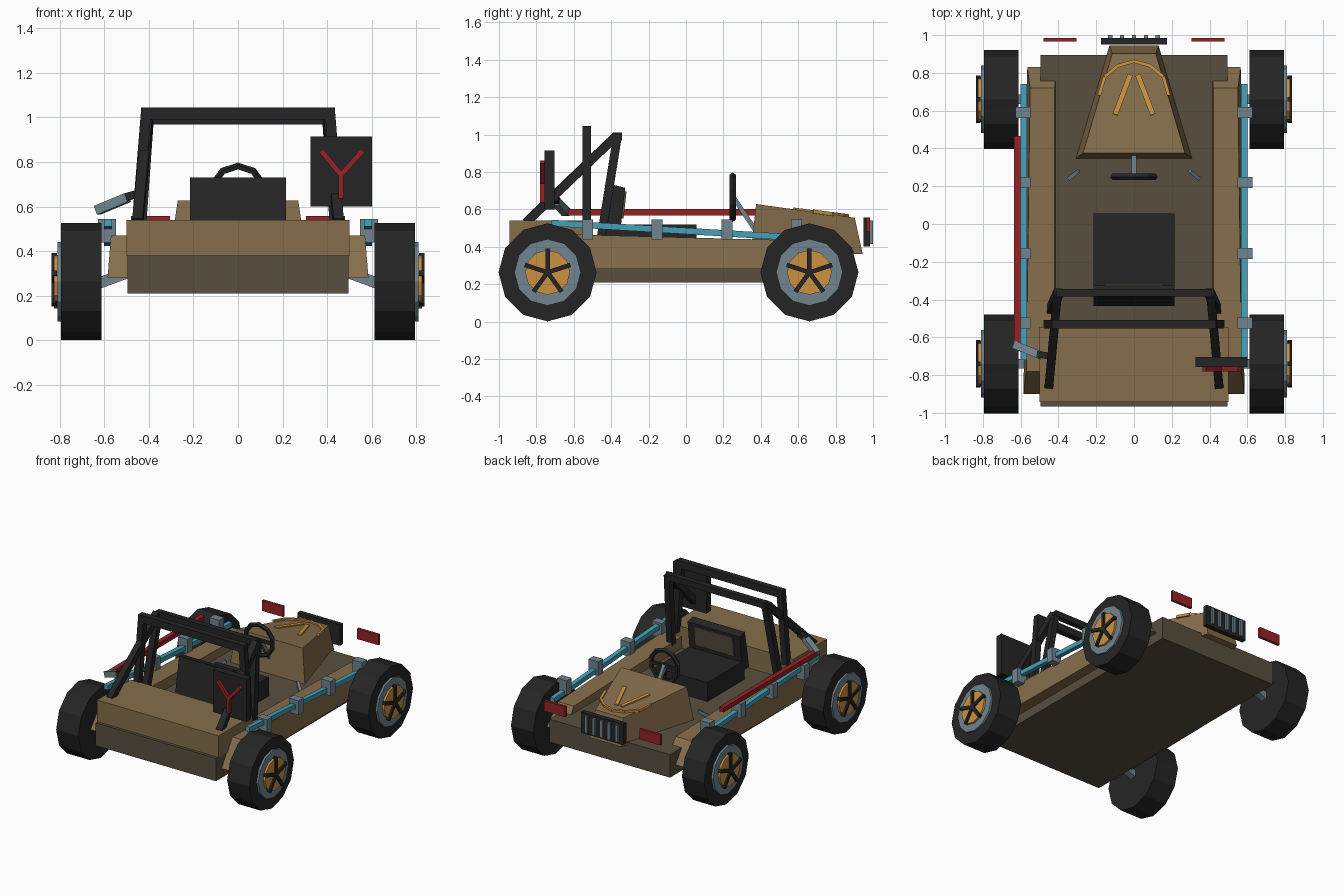
import bpy, bmesh, math
from mathutils import Vector

if "Cube" in bpy.data.objects:
    bpy.data.objects.remove(bpy.data.objects["Cube"])


def material(name, r, g, b):
    lin = lambda c: (c / 255 / 12.92) if c < 11 else ((c / 255 + 0.055) / 1.055) ** 2.4
    m = bpy.data.materials.new(name)
    m.diffuse_color = (lin(r), lin(g), lin(b), 1)
    m.use_nodes = True
    m.node_tree.nodes["Principled BSDF"].inputs["Base Color"].default_value = m.diffuse_color
    return m


TAN = material("tan_paint", 134, 110, 76)
BROWN = material("dark_brown", 88, 79, 62)
BLACK = material("black_rubber", 37, 37, 38)
STEEL = material("blue_grey_steel", 113, 133, 143)
GOLD = material("gold", 204, 146, 64)
CYAN = material("cyan_pipe", 70, 160, 184)
RED = material("red", 150, 34, 37)

QUADS = [(3, 2, 1, 0), (4, 5, 6, 7), (0, 1, 5, 4), (1, 2, 6, 5), (2, 3, 7, 6), (3, 0, 4, 7)]


def make(name, bm, mat):
    bmesh.ops.recalc_face_normals(bm, faces=bm.faces)
    me = bpy.data.meshes.new(name)
    bm.to_mesh(me)
    bm.free()
    me.materials.append(mat)
    ob = bpy.data.objects.new(name, me)
    bpy.context.collection.objects.link(ob)
    return ob


def block(name, bottom, top, mat):
    """Six-sided solid from four bottom and four top corners."""
    bm = bmesh.new()
    vs = [bm.verts.new(p) for p in bottom + top]
    for q in QUADS:
        bm.faces.new([vs[i] for i in q])
    return make(name, bm, mat)


def box(name, x, y, z, mat):
    ring = lambda h: [(x[0], y[0], h), (x[1], y[0], h), (x[1], y[1], h), (x[0], y[1], h)]
    return block(name, ring(z[0]), ring(z[1]), mat)


def bar(name, a, b, w, mat, d=None):
    """Rectangular bar from a to b, w across and d deep."""
    a, b, d = Vector(a), Vector(b), d or w
    run = (b - a).normalized()
    ref = Vector((0, 0, 1)) if abs(run.z) < 0.8 else Vector((0, 1, 0))
    s = run.cross(ref).normalized()
    u = s.cross(run)
    ring = lambda p: [p + s * w / 2 * i + u * d / 2 * j for i, j in ((-1, -1), (1, -1), (1, 1), (-1, 1))]
    return block(name, ring(a), ring(b), mat)


def disc(name, x0, x1, y, z, r, mat, n=12):
    """Flat-sided cylinder lying along x."""
    bm = bmesh.new()
    rings = [[bm.verts.new((x, y + r * math.sin(2 * math.pi * i / n), z + r * math.cos(2 * math.pi * i / n)))
              for i in range(n)] for x in (x0, x1)]
    for r_ in rings:
        bm.faces.new(r_)
    for i in range(n):
        j = (i + 1) % n
        bm.faces.new((rings[0][i], rings[0][j], rings[1][j], rings[1][i]))
    return make(name, bm, mat)


# Chassis tray and rear deck
box("chassis_tray", (-0.495, 0.495), (-0.965, 0.895), (0.21, 0.38), BROWN)
box("rear_deck", (-0.5, 0.5), (-0.943, -0.545), (0.379, 0.54), TAN)

# Tapered bonnet
block("bonnet",
      [(-0.31, 0.345, 0.36), (0.31, 0.345, 0.36), (0.13, 0.945, 0.36), (-0.13, 0.945, 0.36)],
      [(-0.27, 0.375, 0.628), (0.27, 0.375, 0.628), (0.115, 0.902, 0.555), (-0.115, 0.902, 0.555)], TAN)


def on_bonnet(x, y):
    return (x, y, 0.628 - 0.139 * (y - 0.375) + 0.003)


# Gold trim on the bonnet
for s in (-1, 1):
    bar("bonnet_stripe", on_bonnet(0.1 * s, 0.58), on_bonnet(0.02 * s, 0.79), 0.028, GOLD, 0.012)
    arc = [(0.185, 0.68), (0.155, 0.78), (0.085, 0.838), (0, 0.862)]
    for p, q in zip(arc, arc[1:]):
        bar("bonnet_arc", on_bonnet(p[0] * s, p[1]), on_bonnet(q[0] * s, q[1]), 0.018, GOLD, 0.02)

# Grille with slats
box("grille", (-0.175, 0.175), (0.95, 0.985), (0.40, 0.555), BLACK)
for i in range(-2, 3):
    box("grille_slat", (i * 0.063 - 0.011, i * 0.063 + 0.011), (0.98, 1.0), (0.415, 0.54), STEEL)

for s in (-1, 1):
    # Side pods: sloped ends, wider at the back
    block("side_pod",
          [(0.41 * s, -0.9, 0.28), (0.585 * s, -0.9, 0.28), (0.565 * s, 0.83, 0.28), (0.41 * s, 0.83, 0.28)],
          [(0.42 * s, -0.78, 0.47), (0.57 * s, -0.78, 0.47), (0.55 * s, 0.72, 0.43), (0.42 * s, 0.72, 0.43)], TAN)
    # Front lamps
    x = sorted((0.305 * s, 0.48 * s))
    box("front_lamp", x, (0.965, 0.985), (0.48, 0.557), RED)
    # Side pipes and their clamps
    bar("side_pipe", (0.583 * s, -0.72, 0.527), (0.583 * s, 0.74, 0.44), 0.034, CYAN)
    for y in (-0.525, -0.155, 0.22, 0.59):
        x = sorted((0.548 * s, 0.628 * s))
        box("pipe_clamp", x, (y - 0.029, y + 0.029), (0.438, 0.545), STEEL)
    # Foot levers
    bar("foot_lever", (0.295 * s, 0.28, 0.42), (0.345 * s, 0.24, 0.38), 0.02, STEEL)
    # Wheels and suspension arms
    for y in (-0.74, 0.66):
        z = 0.263
        bar("suspension_arm", (0.45 * s, y, 0.32), (0.64 * s, y, 0.25), 0.05, STEEL)
        disc("tyre", 0.612 * s, 0.795 * s, y, z, 0.262, BLACK)
        disc("rim", 0.78 * s, 0.81 * s, y, z, 0.178, STEEL)
        disc("hub", 0.80 * s, 0.825 * s, y, z, 0.12, GOLD)
        for k in range(5):
            t = math.radians(90 + 72 * k)
            bar("wheel_spoke", (0.825 * s, y, z),
                (0.825 * s, y + 0.128 * math.cos(t), z + 0.128 * math.sin(t)), 0.024, BLACK, 0.024)
    # Roll cage posts and braces
    bar("rear_hoop_post", (0.455 * s, -0.53, 0.50), (0.412 * s, -0.53, 1.03), 0.046, BLACK)
    bar("front_hoop_post", (0.44 * s, -0.455, 0.44), (0.40 * s, -0.365, 1.0), 0.046, BLACK)
    bar("cage_brace", (0.45 * s, -0.855, 0.53), (0.405 * s, -0.37, 0.995), 0.046, BLACK)

# Roll cage crossbars
box("rear_hoop_bar", (-0.435, 0.435), (-0.553, -0.507), (0.99, 1.045), BLACK)
box("front_hoop_bar", (-0.41, 0.41), (-0.385, -0.343), (0.968, 1.012), BLACK)

# Seat
box("seat_cushion", (-0.215, 0.215), (-0.38, 0.055), (0.38, 0.52), BLACK)
block("seat_back",
      [(-0.215, -0.435, 0.45), (0.215, -0.435, 0.45), (0.215, -0.355, 0.45), (-0.215, -0.355, 0.45)],
      [(-0.215, -0.385, 0.73), (0.215, -0.385, 0.73), (0.215, -0.325, 0.715), (-0.215, -0.325, 0.715)], BLACK)
block("seat_back_panel",
      [(-0.16, -0.345, 0.55), (0.16, -0.345, 0.55), (0.16, -0.334, 0.55), (-0.16, -0.334, 0.55)],
      [(-0.16, -0.33, 0.695), (0.16, -0.33, 0.695), (0.16, -0.318, 0.695), (-0.16, -0.318, 0.695)], BROWN)

# Steering wheel and column
bpy.ops.mesh.primitive_torus_add(major_segments=10, minor_segments=5, major_radius=0.115, minor_radius=0.017,
                                 location=(0, 0.25, 0.665), rotation=(math.pi / 2, math.radians(18), 0))
wheel = bpy.context.object
wheel.name = "steering_wheel"
wheel.data.materials.append(BLACK)
bar("steering_spoke", (-0.11, 0.25, 0.665), (0.11, 0.25, 0.665), 0.02, BLACK)
bar("steering_spoke", (0, 0.25, 0.665), (0, 0.25, 0.56), 0.02, BLACK)
bar("steering_column", (0, 0.25, 0.67), (0, 0.37, 0.49), 0.024, STEEL)

# Red side tube with steel elbow
box("side_tube", (-0.635, -0.6), (-0.645, 0.465), (0.568, 0.602), RED)
bar("tube_elbow", (-0.632, -0.64, 0.583), (-0.495, -0.695, 0.64), 0.042, STEEL)
bar("elbow_mount", (-0.51, -0.69, 0.64), (-0.44, -0.70, 0.66), 0.035, BLACK)

# Rear panel with forked trim
box("rear_panel", (0.325, 0.6), (-0.757, -0.703), (0.6, 0.915), BLACK)
for tip in ((0.372, 0.852), (0.56, 0.852), (0.462, 0.637)):
    bar("panel_trim", (0.462, -0.768, 0.742), (tip[0], -0.768, tip[1]), 0.024, RED, 0.024)
